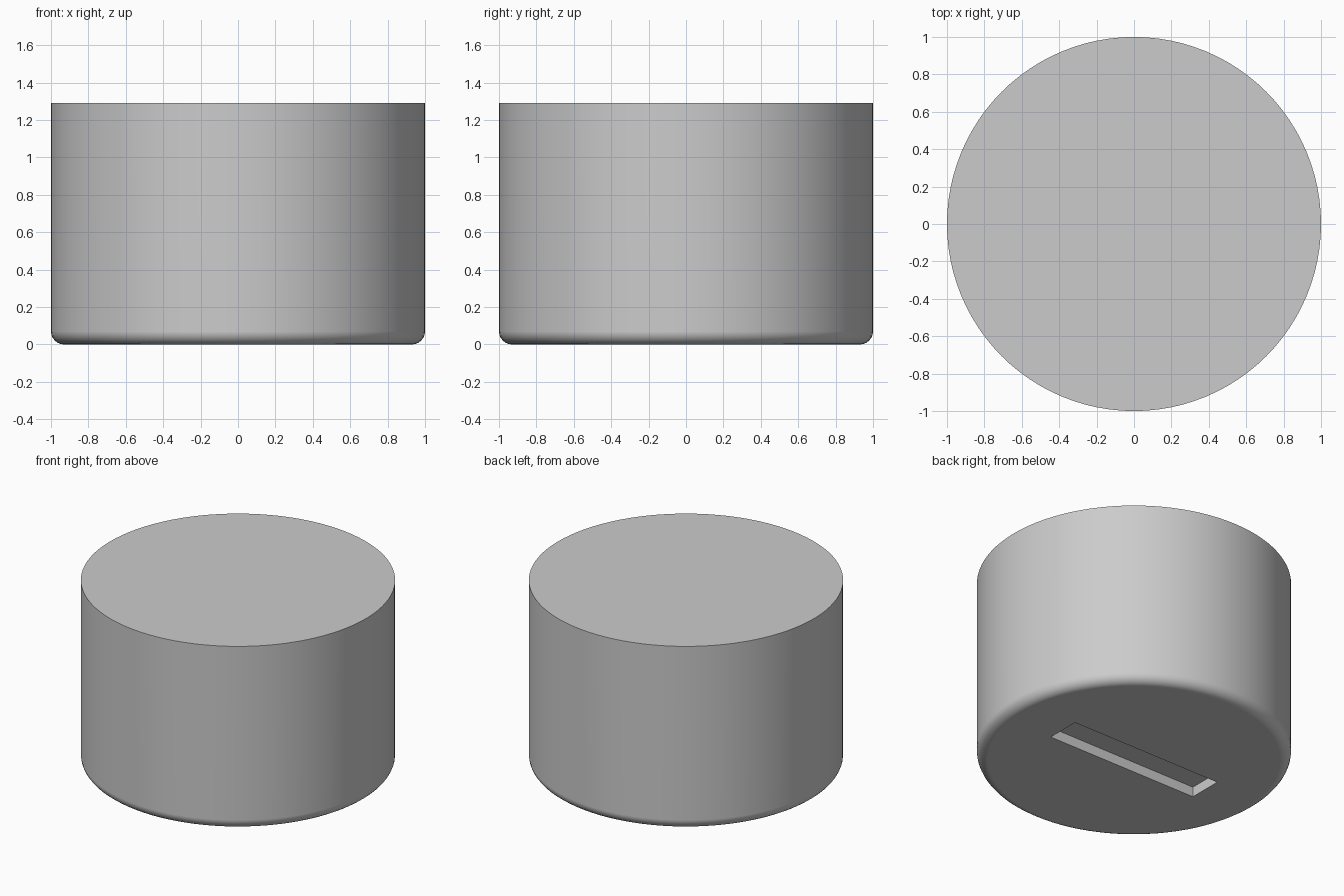
import bpy, bmesh
from mathutils import Matrix

if "Cube" in bpy.data.objects:
    bpy.data.objects.remove(bpy.data.objects["Cube"])

R, H, FILLET = 1.0, 1.29, 0.07
SLOT_L, SLOT_W, SLOT_D = 1.18, 0.24, 0.07


def add_object(name, bm):
    mesh = bpy.data.meshes.new(name)
    bm.to_mesh(mesh)
    bm.free()
    ob = bpy.data.objects.new(name, mesh)
    bpy.context.collection.objects.link(ob)
    return ob


# Knob body: solid cylinder with a rounded lower rim
bm = bmesh.new()
bmesh.ops.create_cone(bm, cap_ends=True, segments=96, radius1=R, radius2=R,
                      depth=H, matrix=Matrix.Translation((0, 0, H / 2)))
rim = [e for e in bm.edges if all(v.co.z < 0.01 for v in e.verts)]
bmesh.ops.bevel(bm, geom=rim, offset=FILLET, segments=6, profile=0.5,
                affect='EDGES')
body = add_object("round_body", bm)

# Slot cutter for the underside, long side along x
bm = bmesh.new()
bmesh.ops.create_cube(bm, size=1, matrix=Matrix.Diagonal((SLOT_L, SLOT_W, 2 * SLOT_D, 1)))
cutter = add_object("slot_cutter", bm)
cutter.hide_render = True

# Cut the slot
cut = body.modifiers.new("slot", 'BOOLEAN')
cut.operation = 'DIFFERENCE'
cut.solver = 'EXACT'
cut.object = cutter
bpy.ops.object.select_all(action='DESELECT')
body.select_set(True)
bpy.context.view_layer.objects.active = body
bpy.ops.object.modifier_apply(modifier=cut.name)
bpy.data.objects.remove(cutter)

# Smooth wall and fillet, crisp top rim and slot
bpy.ops.object.shade_smooth_by_angle(angle=0.6)
wn = body.modifiers.new("flat_caps", 'WEIGHTED_NORMAL')
wn.keep_sharp = True
